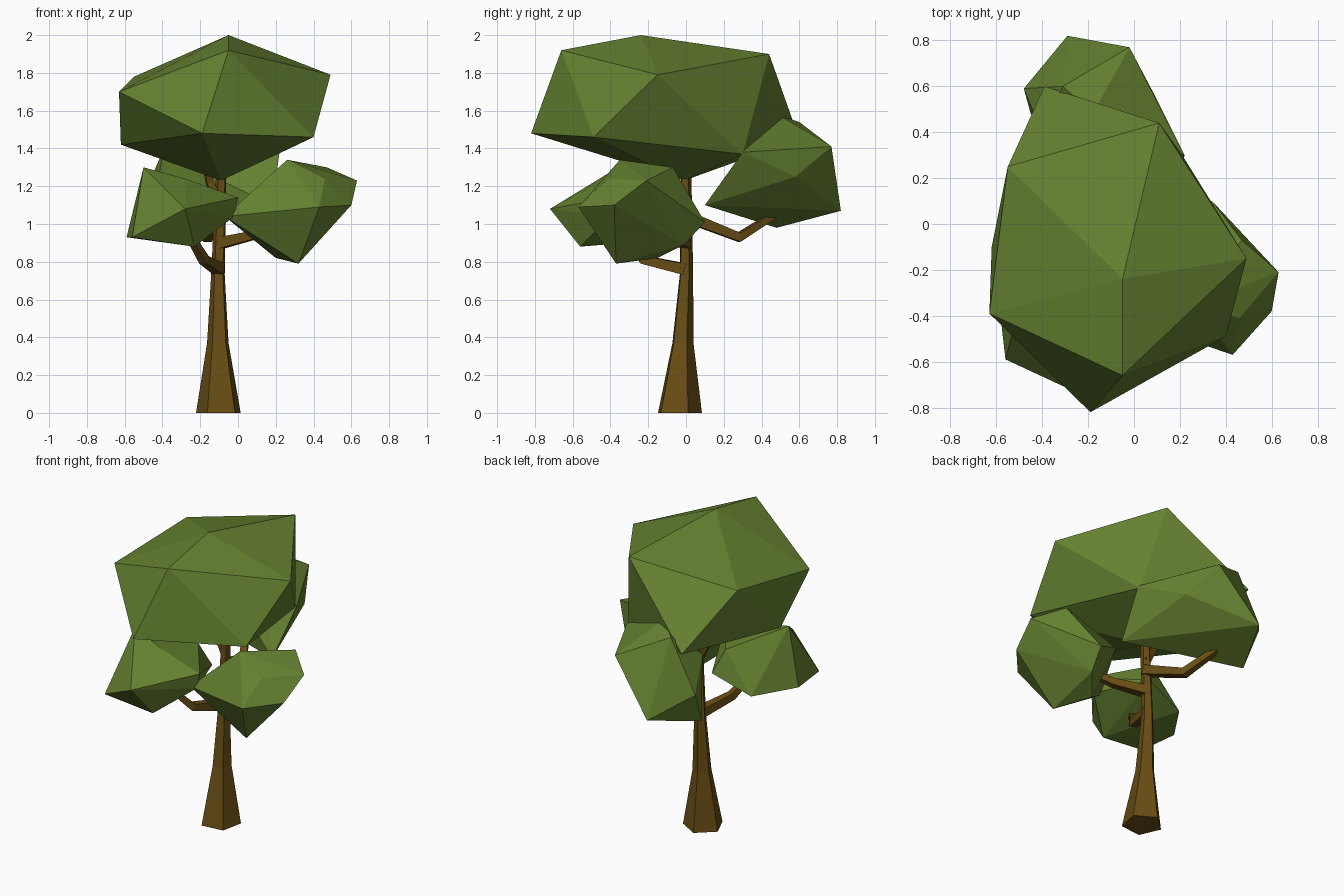
import bpy, bmesh, math
from mathutils import Vector

if "Cube" in bpy.data.objects:
    bpy.data.objects.remove(bpy.data.objects["Cube"])


def material(name, rgb):
    m = bpy.data.materials.new(name)
    m.diffuse_color = (*rgb, 1)
    m.use_nodes = True
    m.node_tree.nodes["Principled BSDF"].inputs["Base Color"].default_value = m.diffuse_color
    return m


GREEN = material("leaf_green", (0.13, 0.22, 0.03))
BROWN = material("bark_brown", (0.14, 0.075, 0.007))


def finish(name, bm, mat):
    bmesh.ops.recalc_face_normals(bm, faces=bm.faces)
    me = bpy.data.meshes.new(name)
    bm.to_mesh(me)
    bm.free()
    me.materials.append(mat)
    ob = bpy.data.objects.new(name, me)
    bpy.context.collection.objects.link(ob)
    return ob


def foliage(name, corners):
    """Faceted leaf mass: hull around a dozen corners."""
    bm = bmesh.new()
    for c in corners:
        bm.verts.new(c)
    res = bmesh.ops.convex_hull(bm, input=bm.verts[:])
    loose = [v for v in bm.verts if not v.link_faces]
    bmesh.ops.delete(bm, geom=loose, context='VERTS')
    return finish(name, bm, GREEN)


def limb(name, path, radii, sides, phase=0.0, upright=False):
    """Tapered tube of few sides through the path points."""
    pts = [Vector(p) for p in path]
    bm = bmesh.new()
    rings = []
    for i, (p, r) in enumerate(zip(pts, radii)):
        d = pts[min(i + 1, len(pts) - 1)] - pts[max(i - 1, 0)]
        if upright:
            u, w = Vector((1, 0, 0)), Vector((0, 1, 0))
        else:
            u = d.cross(Vector((0, 0, 1))).normalized()
            w = d.cross(u).normalized()
        angles = [phase + 2 * math.pi * k / sides for k in range(sides)]
        rings.append([bm.verts.new(p + r * (math.cos(a) * u + math.sin(a) * w)) for a in angles])
    for a, b in zip(rings, rings[1:]):
        for k in range(sides):
            j = (k + 1) % sides
            bm.faces.new((a[k], a[j], b[j], b[k]))
    bm.faces.new(rings[0][::-1])
    bm.faces.new(rings[-1])
    return finish(name, bm, BROWN)


# Trunk: five-sided, flared at the foot
limb("trunk", [(-.10, -.04, 0), (-.105, -.02, .37), (-.105, 0, .73), (-.085, 0, 1.36)],
     [.125, .06, .038, .027], 5, math.radians(-120), True)

# Branches
Q = math.pi / 4
limb("left_branch", [(-.10, 0, .76), (-.18, -.22, .81), (-.28, -.36, .98)], [.042, .032, .022], 4, Q)
limb("right_branch", [(-.09, 0, .90), (.08, -.10, .94), (.25, -.20, 1.02)], [.042, .032, .022], 4, Q)
limb("back_branch", [(-.09, .0, 1.04), (-.16, .28, .93), (-.28, .50, 1.07)], [.042, .034, .024], 4, Q)
limb("upper_branch", [(-.09, 0, 1.10), (-.15, .0, 1.22), (-.18, -.02, 1.36)], [.03, .026, .02], 4, Q)

# Main crown
foliage("crown", [
    (-.05, -.24, 2.0), (-.05, -.66, 1.92), (.49, -.15, 1.79), (.11, .44, 1.90),
    (-.55, .25, 1.78), (-.63, -.39, 1.70), (-.19, -.82, 1.48), (.40, -.49, 1.46),
    (.21, .30, 1.37), (-.39, .60, 1.45), (-.62, -.10, 1.42), (-.09, -.01, 1.23)])

# Lower leaf clusters
foliage("right_foliage", [
    (.26, -.35, 1.34), (.47, -.07, 1.30), (.63, -.21, 1.23), (.60, -.38, 1.10),
    (.43, -.57, 1.09), (.32, -.37, .79), (.20, -.15, .82), (-.07, -.40, 1.04),
    (.34, .10, 1.01), (.46, -.41, 1.24), (.10, -.05, 1.15), (.32, -.01, .89)])
foliage("left_foliage", [
    (-.50, -.36, 1.30), (-.28, -.41, 1.24), (0, -.40, 1.14), (-.28, -.72, 1.08),
    (-.56, -.59, .93), (-.59, -.33, .93), (-.23, -.56, .88), (-.02, -.40, 1.04),
    (-.42, -.08, .92), (-.16, -.04, 1.02), (-.22, -.10, 1.17)])
foliage("back_foliage", [
    (-.29, .82, 1.07), (-.02, .77, 1.41), (-.48, .59, 1.20), (-.31, .60, 1.54),
    (-.18, .48, 1.58), (.22, .30, 1.38), (.08, .58, 1.25), (-.45, .48, .98),
    (.18, .10, 1.10), (-.40, .40, 1.38)])
